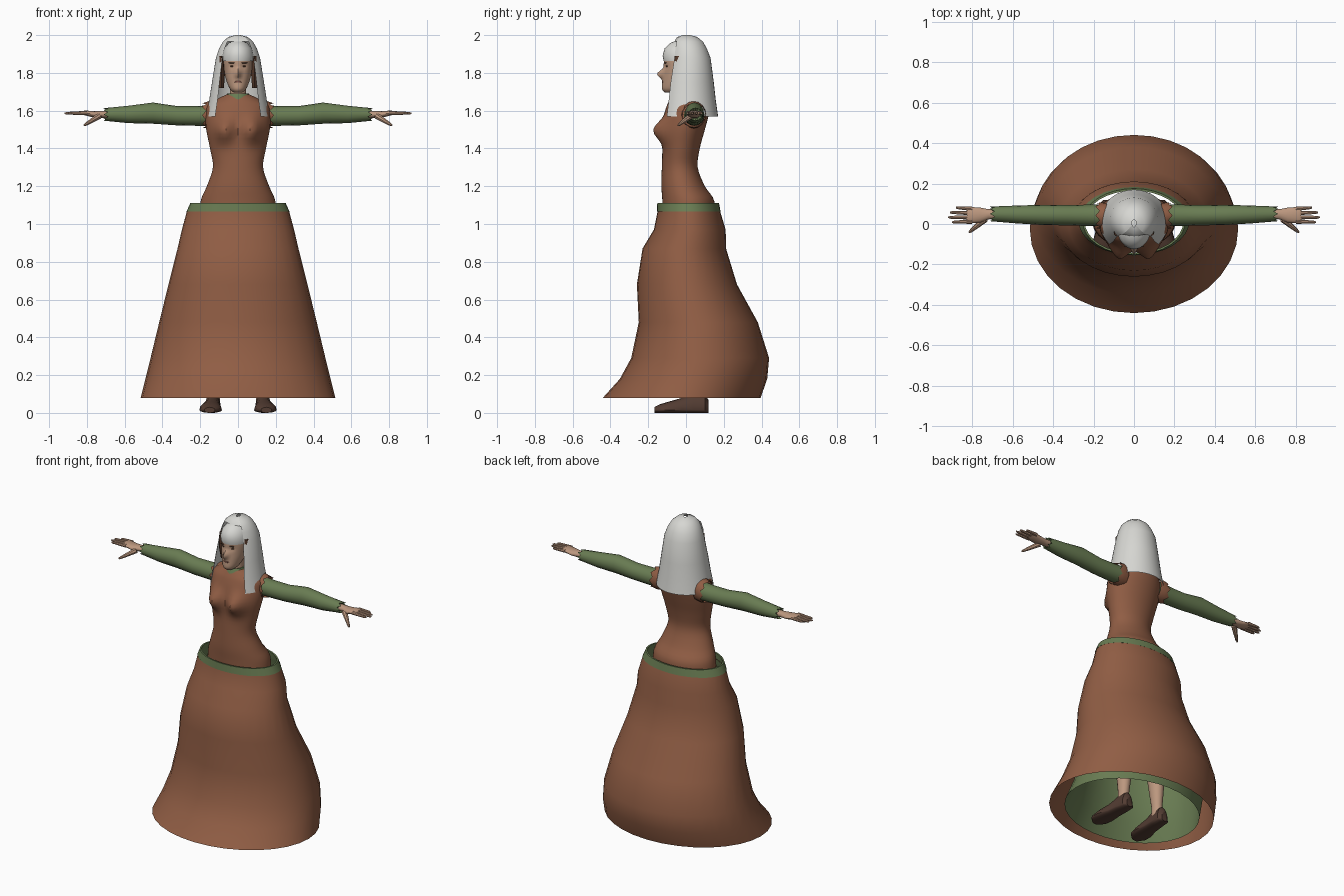
import bpy, bmesh, math
from mathutils import Vector

cube = bpy.data.objects.get("Cube")
if cube:
    bpy.data.objects.remove(cube, do_unlink=True)


def material(name, r, g, b):
    m = bpy.data.materials.new(name)
    m.use_nodes = True
    m.diffuse_color = (r, g, b, 1)
    bsdf = next(n for n in m.node_tree.nodes if n.type == 'BSDF_PRINCIPLED')
    bsdf.inputs["Base Color"].default_value = (r, g, b, 1)
    bsdf.inputs["Roughness"].default_value = 0.8
    return m


BROWN = material("russet cloth", .28, .11, .058)
GREEN = material("green cloth", .14, .2, .085)
WHITE = material("white linen", .68, .68, .65)
SKIN = material("skin", .5, .31, .21)
SHOE = material("dark leather", .085, .045, .032)
HAIR = material("brown hair", .1, .045, .025)
LIPS = material("lips", .33, .13, .1)


def finish(name, bm, mat, angle=40):
    bmesh.ops.recalc_face_normals(bm, faces=bm.faces)
    mesh = bpy.data.meshes.new(name)
    bm.to_mesh(mesh)
    bm.free()
    mesh.materials.append(mat)
    ob = bpy.data.objects.new(name, mesh)
    bpy.context.collection.objects.link(ob)
    bpy.ops.object.select_all(action='DESELECT')
    bpy.context.view_layer.objects.active = ob
    ob.select_set(True)
    bpy.ops.object.shade_smooth_by_angle(angle=math.radians(angle))
    return ob


def loft(name, rings, mat, closed=True, caps=True, tweak=None):
    """Skin a list of point rings."""
    bm = bmesh.new()
    rows = [[bm.verts.new(tweak(p) if tweak else p) for p in ring] for ring in rings]
    n = len(rows[0])
    for a, b in zip(rows, rows[1:]):
        for i in range(n if closed else n - 1):
            j = (i + 1) % n
            bm.faces.new((a[i], a[j], b[j], b[i]))
    if caps:
        bm.faces.new(rows[0])
        bm.faces.new(rows[-1])
    return finish(name, bm, mat)


def smooth(keys, steps):
    """Catmull-Rom resampling of section values."""
    pts = [keys[0]] + keys + [keys[-1]]
    out = []
    for a, b, c, d in zip(pts, pts[1:], pts[2:], pts[3:]):
        for s in range(steps):
            t = s / steps
            out.append([q + .5 * t * (r - p + t * (2 * p - 5 * q + 4 * r - s3 + t * (3 * (q - r) + s3 - p)))
                        for p, q, r, s3 in zip(a, b, c, d)])
    return out + [keys[-1]]


def level(z, w, front, back, n=32):
    """Horizontal ellipse from half width and front/back depth."""
    cy, ry = (front + back) / 2, (back - front) / 2
    return [Vector((w * math.sin(math.tau * i / n), cy - ry * math.cos(math.tau * i / n), z)) for i in range(n)]


def across(x, cy, cz, ry, rz, n=16, jag=0):
    """Ellipse facing along x, with an optional ragged edge."""
    return [Vector((x + jag * (-1) ** i, cy + ry * math.cos(math.tau * i / n),
                    cz + rz * math.sin(math.tau * i / n))) for i in range(n)]


def flip(rings, s):
    return [[Vector((p.x * s, p.y, p.z)) for p in ring] for ring in rings]


def blob(name, loc, size, mat):
    bm = bmesh.new()
    bmesh.ops.create_uvsphere(bm, u_segments=16, v_segments=10, radius=1)
    for v in bm.verts:
        v.co = Vector(loc) + Vector([a * b for a, b in zip(v.co, size)])
    return finish(name, bm, mat)


def stick(name, a, b, r0, r1, mat, n=8):
    """Tapered finger with a rounded end."""
    a, b = Vector(a), Vector(b)
    d = (b - a).normalized()
    u = d.cross(Vector((0, 0, 1))).normalized()
    v = d.cross(u)
    rings = []
    for t, r in ((0, r0), (.5, (r0 + r1) / 2), (.9, r1), (1, r1 * .5)):
        rings.append([a.lerp(b, t) + r * (u * math.cos(math.tau * i / n) + v * math.sin(math.tau * i / n))
                      for i in range(n)])
    return loft(name, rings, mat)


# Skirt, open at hem and waist: height, half width, front, back
SKIRT = [(.08, .515, -.44, .395), (.18, .49, -.35, .43), (.29, .463, -.29, .44), (.48, .417, -.25, .38),
         (.68, .368, -.26, .27), (.87, .32, -.23, .212), (.97, .297, -.17, .21), (1.07, .27, -.15, .18)]
loft("skirt", [level(*k) for k in SKIRT], BROWN, caps=False)

# Green lining, narrower toward the hem
lining = []
for z, w, f, b in SKIRT:
    s = .82 + .13 * (z - .08)
    lining.append(level(z, w * s, f * s, b * s))
loft("skirt_lining", lining, GREEN, caps=False)

# Waistband with an inner wall
loft("waistband", [level(1.07, .255, -.145, .17), level(1.065, .273, -.155, .183),
                   level(1.11, .253, -.152, .175), level(1.11, .243, -.143, .165),
                   level(1.07, .255, -.145, .17)], GREEN, caps=False)


# Bodice with a shaped bust
def bust(p):
    if p.y < 0:
        g = math.exp(-((abs(p.x) - .075) / .05) ** 2 - ((p.z - 1.495) / .06) ** 2)
        p.y -= .06 * g
    return p


BODICE = [(1.0, .205, -.12, .14), (1.12, .198, -.125, .15), (1.2, .165, -.13, .1), (1.3, .133, -.128, .062),
          (1.4, .148, -.125, .073), (1.5, .168, -.125, .1), (1.58, .172, -.115, .12), (1.63, .16, -.1, .115),
          (1.66, .115, -.085, .09), (1.685, .062, -.07, .045)]
loft("bodice", [level(*k, n=48) for k in smooth(BODICE, 4)], BROWN, tweak=bust)

# Neck and collar
loft("neck", [level(1.62, .05, -.065, .04), level(1.69, .043, -.06, .03), level(1.76, .042, -.06, .03)], SKIN)
loft("collar", [level(1.66, .072, -.085, .055), level(1.692, .056, -.072, .042),
                level(1.69, .045, -.062, .032)], GREEN, caps=False)


# Head with a raised nose and eye sockets
def face(p):
    if p.y < -.03:
        p.y -= .034 * math.exp(-(p.x / .013) ** 2 - ((p.z - 1.795) / .022) ** 2)
        p.y += .008 * math.exp(-((abs(p.x) - .03) / .016) ** 2 - ((p.z - 1.835) / .014) ** 2)
    return p


HEAD = [(1.695, .022, -.11, -.05), (1.715, .043, -.127, -.01), (1.76, .062, -.124, .04),
        (1.81, .073, -.118, .065), (1.86, .077, -.117, .08), (1.92, .07, -.105, .075), (1.96, .035, -.06, .04)]
loft("head", [level(*k, n=40) for k in smooth(HEAD, 5)], SKIN, tweak=face)
blob("mouth", (0, -.12, 1.752), (.02, .008, .006), LIPS)

# Linen cap over the brow
CAP = [(1.862, .083, -.118, .085), (1.89, .084, -.124, .085), (1.93, .073, -.113, .08),
       (1.96, .048, -.08, .06), (1.975, .015, -.04, .02)]
loft("brow_cap", [level(*k) for k in CAP], WHITE)

# Veil: open at the front, hanging to the shoulders
veil = []
for z, w, f, b in [(1.57, .17, -.1, .17), (1.66, .152, -.09, .157), (1.75, .138, -.08, .147),
                   (1.88, .117, -.06, .13), (1.93, .1, -.055, .11), (1.965, .08, -.05, .09),
                   (1.99, .052, -.035, .06), (2.0, .012, -.005, .02)]:
    ry = (b - f) / 1.7
    row = []
    for i in range(29):
        a = math.radians(45 + 270 * i / 28)
        row.append(Vector((w * math.sin(a), b - ry - ry * math.cos(a), z)))
    veil.append(row)
loft("veil", veil, WHITE, closed=False, caps=False)
# Front of the veil crown
loft("veil_crown", [[r[0], r[0].lerp(r[-1], .5) - Vector((0, .012, 0)), r[-1]] for r in veil[-3:]],
     WHITE, closed=False, caps=False)

for side, s in (("left", 1), ("right", -1)):
    # Eye, brow and side hair
    blob(side + "_eye", (s * .03, -.1, 1.835), (.012, .006, .005), HAIR)
    blob(side + "_brow", (s * .032, -.109, 1.853), (.018, .006, .003), HAIR)
    loft(side + "_hair", [[p + Vector((s * .088, 0, 0)) for p in level(*k, n=10)] for k in
                          [(1.72, .014, -.04, .0), (1.8, .02, -.06, .03), (1.89, .014, -.06, .04)]], HAIR)

    # Sleeve with a ragged cuff, and shoulder cap
    SLEEVE = [(.13, .043, 1.575, .055, .055), (.22, .043, 1.572, .053, .052), (.32, .043, 1.573, .05, .051),
              (.45, .045, 1.587, .05, .056), (.58, .047, 1.58, .044, .046)]
    arm = [across(*k) for k in SLEEVE]
    arm += [across(.7, .05, 1.58, .036, .033, jag=.012), across(.69, .05, 1.58, .024, .022)]
    loft(side + "_sleeve", flip(arm, s), GREEN)
    cap = [across(.12, .04, 1.58, .06, .07), across(.155, .04, 1.578, .066, .072),
           across(.18, .042, 1.575, .062, .064, jag=.01)]
    loft(side + "_shoulder_cap", flip(cap, s), BROWN, caps=False)

    # Hand
    PALM = [(.66, .05, 1.58, .023, .02), (.72, .048, 1.58, .025, .019), (.76, .044, 1.58, .037, .017),
            (.81, .044, 1.588, .04, .013), (.825, .044, 1.589, .034, .008)]
    loft(side + "_palm", flip([across(*k) for k in PALM], s), SKIN)
    for i, tip in enumerate((.9, .918, .91, .88)):
        y = .012 + .021 * i
        stick(f"{side}_finger_{i + 1}", (s * .8, y, 1.588), (s * tip, y * 1.15 - .005, 1.586), .011, .007, SKIN)
    stick(side + "_thumb", (s * .735, .025, 1.572), (s * .815, -.042, 1.522), .017, .008, SKIN)

    # Leg
    LEG = [(.05, .034, .02, .095), (.12, .031, .022, .09), (.3, .048, .0, .11), (.48, .045, -.02, .075),
           (.75, .07, -.07, .08), (1.02, .085, -.09, .1)]
    loft(side + "_leg", [[p + Vector((s * (.13 - .035 * k[0]), 0, 0)) for p in level(*k, n=16)] for k in LEG], SKIN)

    # Shoe: flat sole, rounded upper, toe turned out; depth, centre, half width, height
    SOLE = [(.118, .132, .02, .07), (.1, .132, .04, .1), (.04, .134, .044, .105), (-.02, .138, .047, .08),
            (-.09, .145, .06, .06), (-.14, .148, .055, .045), (-.168, .15, .028, .03)]
    shoe = []
    for y, cx, w, h in SOLE:
        ring = []
        for i in range(16):
            a = math.tau * i / 16
            up = math.sin(a)
            ring.append(Vector((s * (cx + w * math.cos(a)), y, .015 + (h - .015) * up if up > 0 else .015 + .015 * up)))
        shoe.append(ring)
    loft(side + "_shoe", shoe, SHOE)
